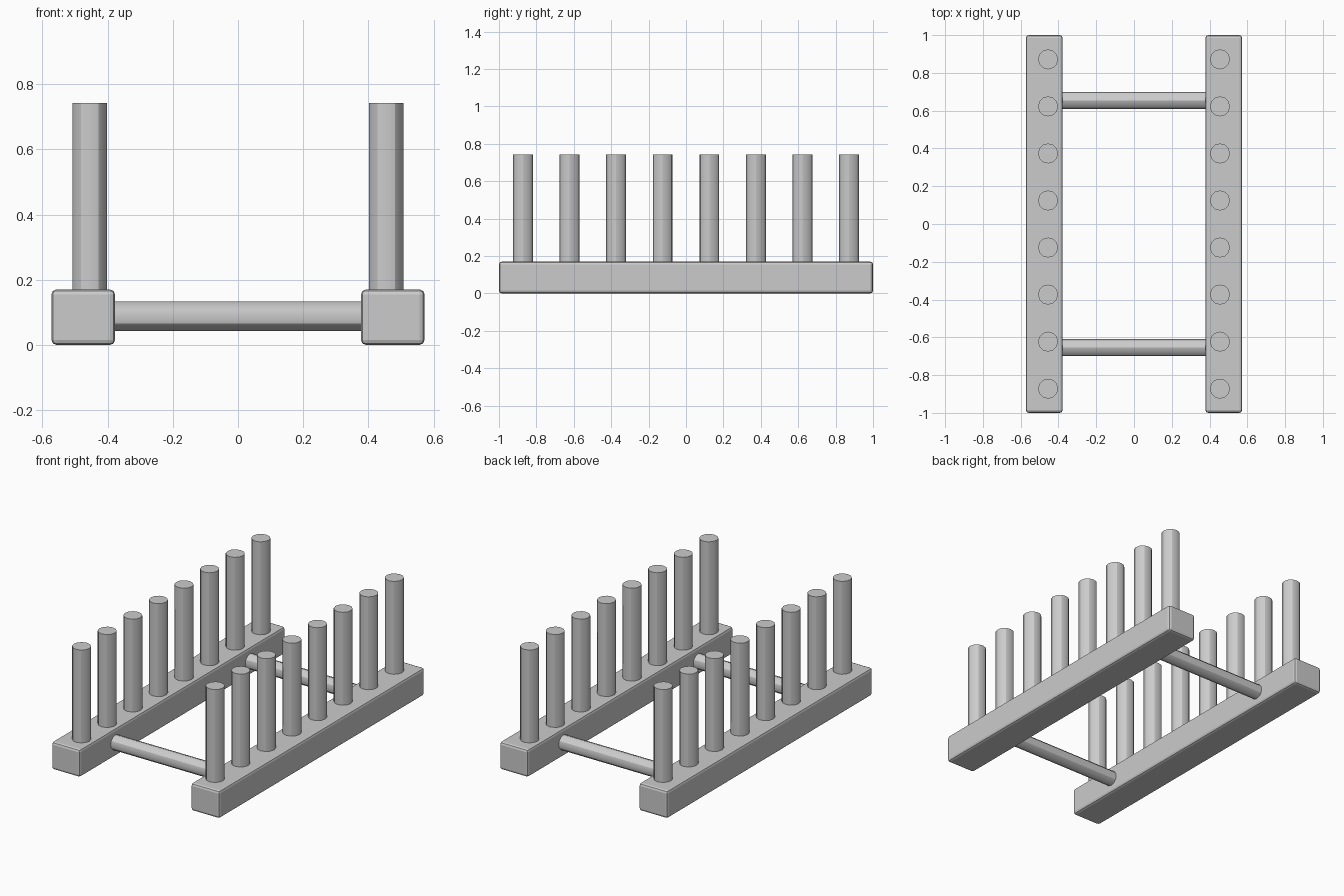
import bpy
from math import pi, radians

if "Cube" in bpy.data.objects:
    bpy.data.objects.remove(bpy.data.objects["Cube"])

RAIL_X, RAIL_W, RAIL_H = 0.475, 0.195, 0.17
PEG_R, PEG_TOP = 0.053, 0.742
BAR_R, BAR_Z, BAR_Y = 0.045, 0.088, 0.655


def smooth(obj):
    bpy.ops.object.select_all(action='DESELECT')
    obj.select_set(True)
    bpy.context.view_layer.objects.active = obj
    bpy.ops.object.shade_smooth_by_angle(angle=radians(30))


def rail(name, x):
    bpy.ops.mesh.primitive_cube_add(size=1, location=(x, 0, RAIL_H / 2))
    obj = bpy.context.object
    obj.name = name
    obj.scale = (RAIL_W, 2.0, RAIL_H)
    bpy.ops.object.transform_apply(location=False, rotation=False, scale=True)
    bevel = obj.modifiers.new("rounded_edges", 'BEVEL')
    bevel.width = 0.015
    bevel.segments = 2
    bpy.ops.object.modifier_apply(modifier=bevel.name)


def rod(name, radius, length, location, rotation=(0, 0, 0)):
    bpy.ops.mesh.primitive_cylinder_add(vertices=12, radius=radius, depth=length,
                                        location=location, rotation=rotation)
    obj = bpy.context.object
    obj.name = name
    smooth(obj)


# Two long base rails, each carrying a row of eight upright pegs
for side, sx in (("left", -1), ("right", 1)):
    rail(f"{side}_rail", sx * RAIL_X)
    bottom = RAIL_H - 0.03
    for i in range(8):
        y = -0.872 + i * 0.2491
        rod(f"{side}_peg_{i + 1}", PEG_R, PEG_TOP - bottom,
            (sx * 0.455, y, (PEG_TOP + bottom) / 2))

# Two round crossbars joining the rails
for end, sy in (("front", -1), ("back", 1)):
    rod(f"{end}_crossbar", BAR_R, 0.80, (0, sy * BAR_Y, BAR_Z), (0, pi / 2, 0))
